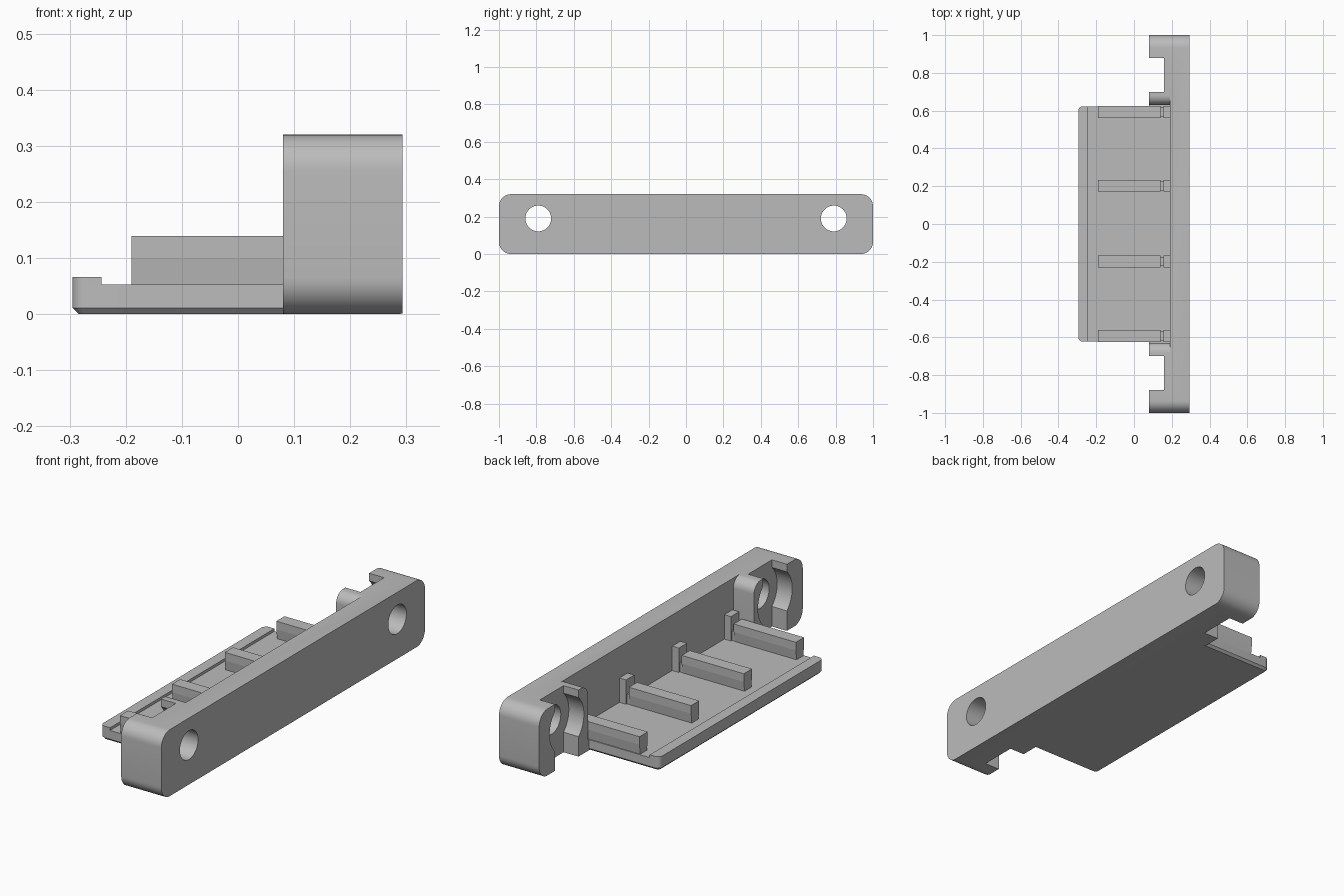
import bpy, bmesh
from math import cos, sin, pi, radians
from mathutils import Vector

old = bpy.data.objects.get("Cube")
if old:
    bpy.data.objects.remove(old, do_unlink=True)

grey = bpy.data.materials.new("plain grey")
grey.use_nodes = True
tone = (0.5, 0.5, 0.5, 1)
grey.diffuse_color = tone
grey.node_tree.nodes["Principled BSDF"].inputs["Base Color"].default_value = tone


def arc(cx, cy, r, start, end, steps=10):
    """Points on an arc, angles in degrees."""
    angles = [radians(start + (end - start) * i / steps) for i in range(steps + 1)]
    return [(cx + r * cos(a), cy + r * sin(a)) for a in angles]


def prism(name, points, axis, low, high, chamfer=0):
    """Extrude a flat outline along one axis, optionally chamfering its underside."""
    place = {"x": lambda p, d: (d, p[0], p[1]),
             "y": lambda p, d: (p[0], d, p[1]),
             "z": lambda p, d: (p[0], p[1], d)}[axis]
    bm = bmesh.new()
    face = bm.faces.new([bm.verts.new(place(p, low)) for p in points])
    moved = bmesh.ops.extrude_face_region(bm, geom=[face])["geom"]
    shift = Vector(place((0, 0), high - low))
    bmesh.ops.translate(bm, vec=shift, verts=[v for v in moved if isinstance(v, bmesh.types.BMVert)])
    bmesh.ops.recalc_face_normals(bm, faces=bm.faces)
    if chamfer:
        under = [e for e in bm.edges if all(v.co.z < 0.0001 for v in e.verts)
                 and (axis == "z" or e.calc_length() > 1)]
        bmesh.ops.bevel(bm, geom=under, offset=chamfer, segments=1, affect="EDGES")
    mesh = bpy.data.meshes.new(name)
    bm.to_mesh(mesh)
    bm.free()
    mesh.materials.append(grey)
    obj = bpy.data.objects.new(name, mesh)
    bpy.context.collection.objects.link(obj)
    return obj


def select(obj):
    bpy.ops.object.select_all(action="DESELECT")
    obj.select_set(True)
    bpy.context.view_layer.objects.active = obj


def box(name, x, y, z):
    outline = [(x[0], y[0]), (x[1], y[0]), (x[1], y[1]), (x[0], y[1])]
    return prism(name, outline, "z", *z)


def cut(target, cutter):
    mod = target.modifiers.new("cut", "BOOLEAN")
    mod.operation = "DIFFERENCE"
    mod.solver = "EXACT"
    mod.object = cutter
    select(target)
    bpy.ops.object.modifier_apply(modifier=mod.name)
    bpy.data.objects.remove(cutter, do_unlink=True)


def smooth(obj):
    select(obj)
    bpy.ops.object.shade_smooth_by_angle(angle=radians(30))


# Mounting plate with rounded ends
top, back, front = 0.32, 0.08, 0.293
r = 0.065
outline = (arc(1 - r, r, r, -90, 0) + arc(1 - r, top - r, r, 0, 90)
           + arc(r - 1, top - r, r, 90, 180) + arc(r - 1, r, r, 180, 270))
plate = prism("mounting_plate", outline, "x", back, front, 0.011)

# Central recess, flared at the top to round the screw bosses
half = 0.63
side = [(half, 0.053)] + arc(half + 0.05, top - 0.05, 0.05, 180, 90) + [(half + 0.05, 0.4)]
recess = side + [(-y, z) for y, z in reversed(side)]
cut(plate, prism("recess_cutter", recess, "x", 0, 0.19))

# Screw holes, counterbores and the vertical slots through them
for s in (-1, 1):
    y = 0.79 * s
    cut(plate, prism("counterbore_cutter", arc(y, 0.19, 0.13, 0, 352.5, 47), "x", 0, 0.16))
    cut(plate, box("slot_cutter", (0, 0.16), (y - 0.09, y + 0.09), (-0.1, 0.5)))
    cut(plate, prism("hole_cutter", arc(y, 0.19, 0.069, 0, 352.5, 47), "x", 0, 0.5))
smooth(plate)

# Tray floor and raised outer lip
edge, wide, c = -0.295, 0.623, 0.025


def tray_outline(inner):
    return ([(inner, -wide), (inner, wide)] + arc(edge + c, wide - c, c, 90, 180, 6)
            + arc(edge + c, c - wide, c, 180, 270, 6))


smooth(prism("tray_floor", tray_outline(0.2), "z", 0, 0.053, 0.011))
smooth(prism("tray_lip", tray_outline(-0.243), "z", 0.045, 0.066))

# Dividing ribs with slimmer feet, and a post behind each against the plate
for i, y in enumerate((-0.593, -0.198, 0.202, 0.593)):
    w = 0.031
    rib = [(y - w + 0.006, 0.05), (y + w - 0.006, 0.05), (y + w, 0.1),
           (y + w, 0.139), (y - w, 0.139), (y - w, 0.1)]
    prism(f"rib_{i + 1}", rib, "x", -0.19, 0.14)
    box(f"post_{i + 1}", (0.155, 0.195), (y - w, y + w), (0.05, 0.17))
    box(f"rib_neck_{i + 1}", (0.135, 0.16), (y - 0.024, y + 0.024), (0.05, 0.1))
